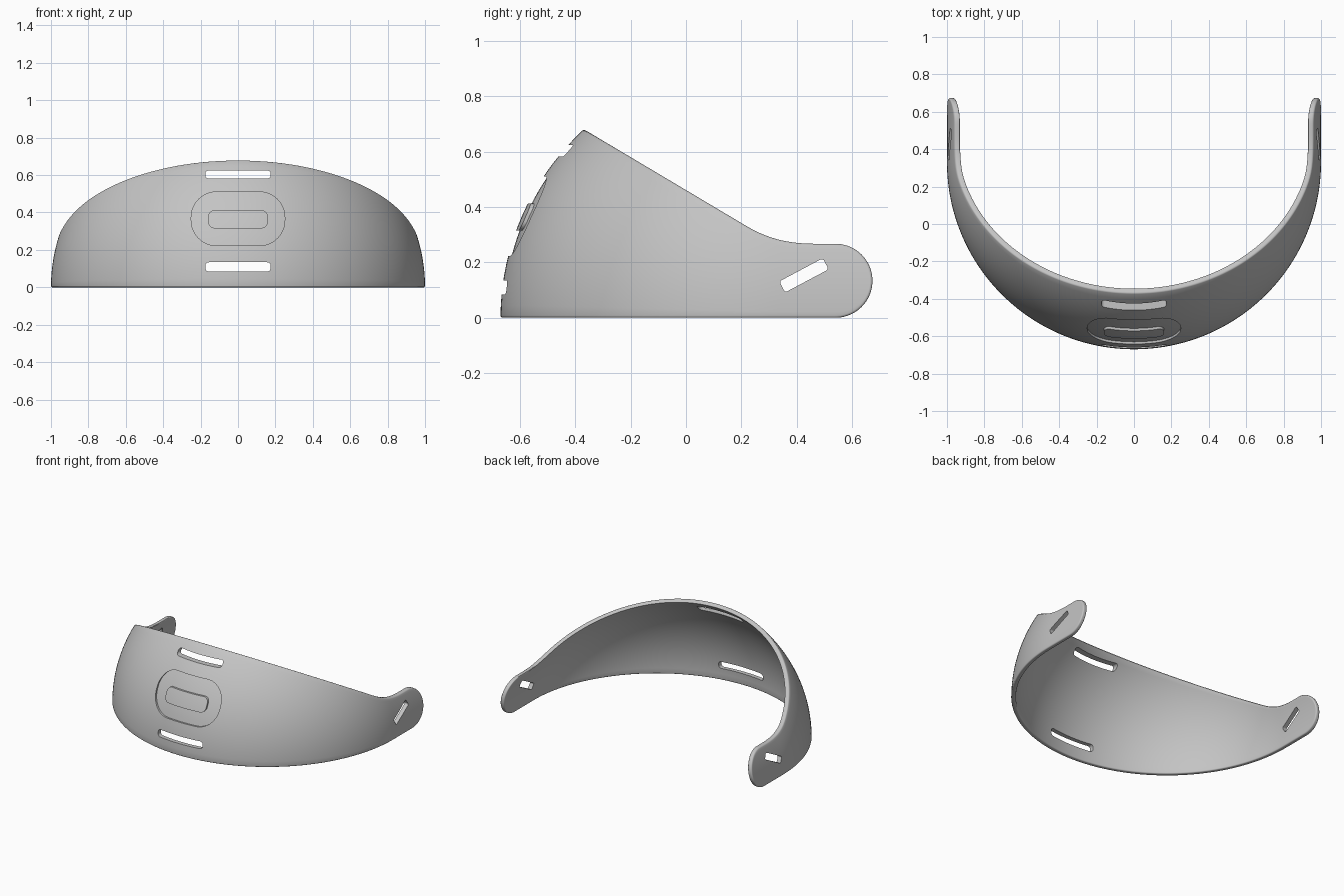
import bpy, bmesh
from math import sin, cos, asin, sqrt, pi, radians
from mathutils import Matrix, Vector

cube = bpy.data.objects.get("Cube")
if cube:
    bpy.data.objects.remove(cube, do_unlink=True)

CENTRE_Y = 0.33      # centre of the curved front
HEIGHT = 0.952       # vertical radius of the dome
THICK = 0.03
ROUND = 0.008        # edge rounding
TAB_Y, TAB_R = 0.54, 0.1335

grey = bpy.data.materials.new("plain_grey")
grey.use_nodes = True
grey.diffuse_color = (0.55, 0.55, 0.55, 1)
grey.node_tree.nodes["Principled BSDF"].inputs["Base Color"].default_value = grey.diffuse_color


def make_object(name, bm):
    bmesh.ops.recalc_face_normals(bm, faces=bm.faces)
    mesh = bpy.data.meshes.new(name)
    bm.to_mesh(mesh)
    bm.free()
    mesh.materials.append(grey)
    obj = bpy.data.objects.new(name, mesh)
    bpy.context.collection.objects.link(obj)
    return obj


# Side outline: sloping rim, hollow blend, then the round tab
def rim_height(y):
    if y < 0.22:
        return 0.33 - 0.595 * (y - 0.22)
    return 2 * TAB_R + 0.063 * max(0, 1 - (y - 0.22) / 0.2625) ** 2.5


def shell_point(column, v, depth, inset):
    kind, value = column
    radius, height = 1 - depth, HEIGHT - depth
    if kind == "front":
        def place(phi):
            r = radius * cos(phi)
            return Vector((r * cos(value), CENTRE_Y + r * sin(value), height * sin(phi)))
        low, high = 0, radians(65)
        for _ in range(40):
            mid = (low + high) / 2
            p = place(mid)
            if p.z < rim_height(p.y) - inset:
                low = mid
            else:
                high = mid
        bottom, top = asin(inset / height), low
    else:
        y = CENTRE_Y + value * (TAB_Y + TAB_R - inset - CENTRE_Y)

        def place(phi):
            return Vector((radius * cos(phi), y, height * sin(phi)))
        if y > TAB_Y:
            half = sqrt(max(0, (TAB_R - inset) ** 2 - (y - TAB_Y) ** 2))
            z0, z1 = TAB_R - half, TAB_R + half
        else:
            z0, z1 = inset, rim_height(y) - inset
        bottom, top = asin(z0 / height), asin(z1 / height)
    return place(bottom + (top - bottom) * v)


# Cross-section loop: outer wall, rounded rim, inner wall, rounded base
ROWS, COLS, TABS = 20, 56, 32
arc = [(ROUND * (1 - cos(a)), ROUND * (1 - sin(a))) for a in (0, pi / 6, pi / 3, pi / 2)]
edge = arc + [(THICK - d, e) for d, e in reversed(arc)]
section = [(i / ROWS, 0, ROUND) for i in range(ROWS)]
section += [(1, d, e) for d, e in edge]
section += [(1 - i / ROWS, THICK, ROUND) for i in range(1, ROWS)]
section += [(0, d, e) for d, e in reversed(edge[1:])]

half = [("front", -pi / 2 + pi / 2 * i / COLS) for i in range(COLS)]
half += [("tab", sin(pi / 2 * i / TABS)) for i in range(TABS + 1)]

bm = bmesh.new()
rings = [[shell_point(c, *s) for s in section] for c in half]
flip = Vector((-1, 1, 1))
rings = [[p * flip for p in ring] for ring in reversed(rings[1:])] + rings
rings = [[bm.verts.new(p) for p in ring] for ring in rings]
for a, b in zip(rings, rings[1:]):
    for i in range(len(section)):
        j = (i + 1) % len(section)
        bm.faces.new((a[i], a[j], b[j], b[i]))
bmesh.ops.remove_doubles(bm, verts=bm.verts, dist=0.00005)
guard = make_object("curved_guard", bm)


# Rounded-rectangle prism running along its local z axis
def prism(name, width, height, radius, length, matrix):
    bm = bmesh.new()
    verts = []
    for k in range(4):
        sx = 1 if k in (0, 3) else -1
        sy = 1 if k < 2 else -1
        for i in range(13):
            a = pi / 2 * (k + i / 12)
            verts.append(bm.verts.new((sx * (width / 2 - radius) + radius * cos(a),
                                       sy * (height / 2 - radius) + radius * sin(a),
                                       -length / 2)))
    face = bm.faces.new(verts)
    out = bmesh.ops.extrude_face_region(bm, geom=[face])
    moved = [g for g in out["geom"] if isinstance(g, bmesh.types.BMVert)]
    bmesh.ops.translate(bm, verts=moved, vec=(0, 0, length))
    bmesh.ops.transform(bm, matrix=matrix, verts=bm.verts)
    obj = make_object(name, bm)
    obj.hide_render = True
    return obj


def front_prism(name, width, z0, z1, radius):
    place = Matrix.Translation((0, -0.65, (z0 + z1) / 2)) @ Matrix.Rotation(pi / 2, 4, "X")
    return prism(name, width, z1 - z0, radius, 0.8, place)


def cut(target, cutter):
    mod = target.modifiers.new("cut", "BOOLEAN")
    mod.operation = "DIFFERENCE"
    mod.solver = "EXACT"
    mod.object = cutter
    bpy.context.view_layer.objects.active = target
    bpy.ops.object.modifier_apply(modifier=mod.name)
    bpy.data.objects.remove(cutter, do_unlink=True)


# Strap slots: two at the front, one through each tab
cut(guard, front_prism("upper_slot_cutter", 0.35, 0.582, 0.624, 0.018))
cut(guard, front_prism("lower_slot_cutter", 0.35, 0.084, 0.134, 0.02))
side = (Matrix.Translation((0, 0.426, 0.153)) @ Matrix.Rotation(radians(28), 4, "X")
        @ Matrix(((0, 0, 1, 0), (1, 0, 0, 0), (0, 1, 0, 0), (0, 0, 0, 1))))
cut(guard, prism("tab_slot_cutter", 0.178, 0.045, 0.01, 2.4, side))

# Shallow front recess with a raised bar left standing in it
recess = front_prism("recess_cutter", 0.5, 0.223, 0.51, 0.135)
bm = bmesh.new()
bmesh.ops.create_uvsphere(bm, u_segments=160, v_segments=80, radius=1)
bmesh.ops.scale(bm, verts=bm.verts, vec=(0.988, 0.988, HEIGHT - 0.012))
bmesh.ops.translate(bm, verts=bm.verts, vec=(0, CENTRE_Y, 0))
cut(recess, make_object("recess_floor", bm))
cut(recess, front_prism("bar_keeper", 0.32, 0.315, 0.412, 0.035))
cut(guard, recess)

# Smooth shading with sharp cut edges
bpy.ops.object.select_all(action="DESELECT")
guard.select_set(True)
bpy.context.view_layer.objects.active = guard
bpy.ops.object.shade_smooth_by_angle(angle=radians(38))
